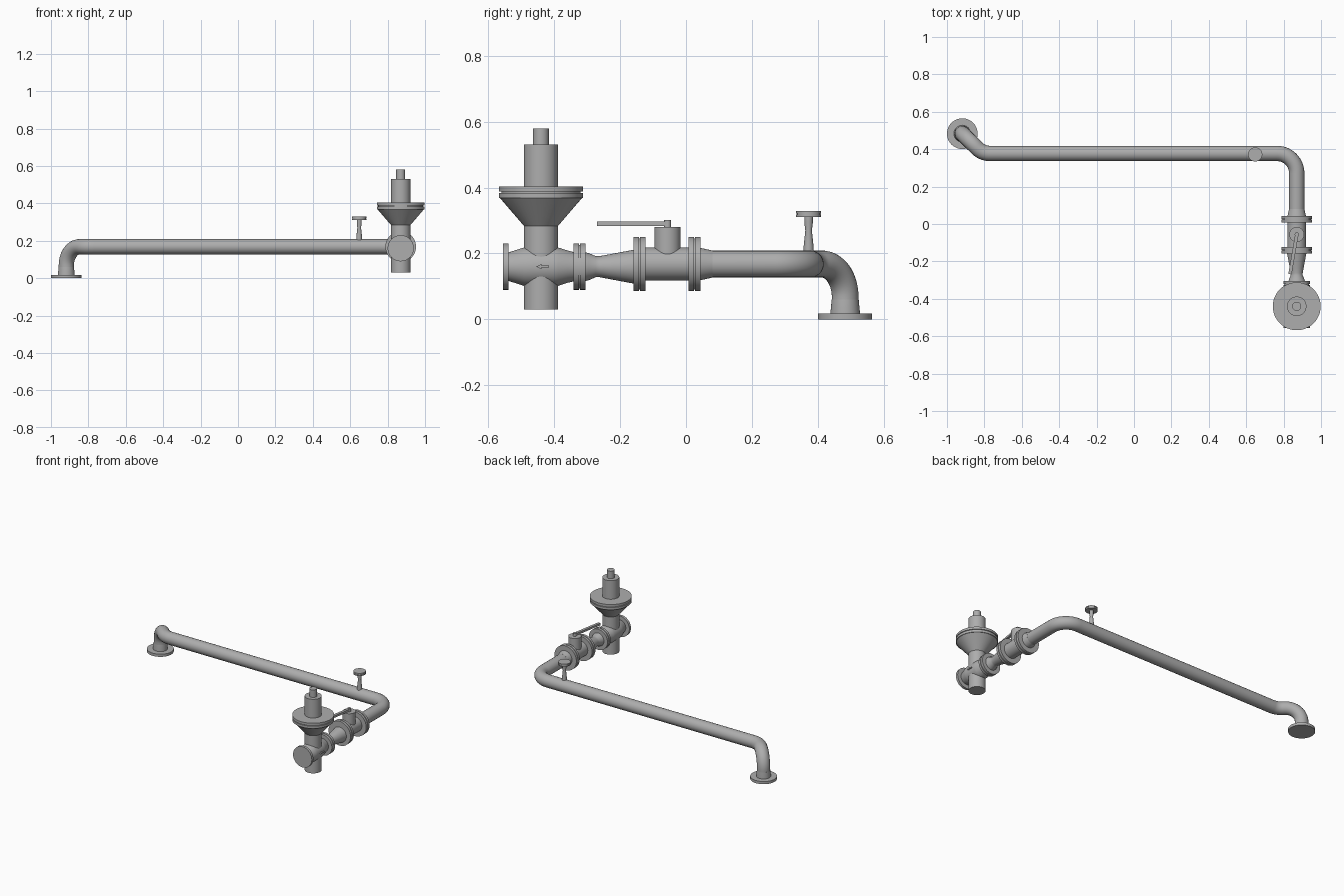
import bpy, bmesh, math
from mathutils import Vector, Matrix

cube = bpy.data.objects.get("Cube")
if cube:
    bpy.data.objects.remove(cube, do_unlink=True)

metal = bpy.data.materials.new("grey metal")
metal.use_nodes = True
GREY = (0.42, 0.42, 0.42, 1)
metal.diffuse_color = GREY
metal.node_tree.nodes["Principled BSDF"].inputs["Base Color"].default_value = GREY


def finish(obj):
    obj.data.materials.clear()
    obj.data.materials.append(metal)
    bpy.ops.object.select_all(action='DESELECT')
    obj.select_set(True)
    bpy.context.view_layer.objects.active = obj
    bpy.ops.object.shade_smooth_by_angle(angle=math.radians(35))
    return obj


def add_mesh(name, bm):
    bmesh.ops.recalc_face_normals(bm, faces=bm.faces)
    mesh = bpy.data.meshes.new(name)
    bm.to_mesh(mesh)
    bm.free()
    obj = bpy.data.objects.new(name, mesh)
    bpy.context.collection.objects.link(obj)
    return finish(obj)


def lathe(name, profile, origin, axis='Z', sides=48):
    """Closed solid turned from (radius, distance) pairs along +z or +y."""
    bm = bmesh.new()
    rings = []
    for r, h in profile:
        ring = []
        for i in range(sides):
            a = math.tau * i / sides
            u, v = r * math.cos(a), r * math.sin(a)
            p = Vector((u, v, h)) if axis == 'Z' else Vector((u, h, v))
            ring.append(bm.verts.new(p + Vector(origin)))
        rings.append(ring)
    for a, b in zip(rings, rings[1:]):
        for i in range(sides):
            j = (i + 1) % sides
            bm.faces.new((a[i], a[j], b[j], b[i]))
    bm.faces.new(rings[0])
    bm.faces.new(rings[-1])
    return add_mesh(name, bm)


def disc(name, radius, start, end, origin, axis='Z'):
    return lathe(name, [(radius, start), (radius, end)], origin, axis)


def flange_pair(name, radius, start, end, origin, axis='Z', gap=0.004):
    """Two bolted discs with a slightly recessed gasket between them."""
    mid = (start + end) / 2
    disc(name + "_first", radius, start, mid - gap / 2, origin, axis)
    disc(name + "_second", radius, mid + gap / 2, end, origin, axis)
    disc(name + "_gasket", radius * 0.94, mid - gap, mid + gap, origin, axis)


def rounded_path(points, radii, steps=14):
    """Replace each inner corner by a circular arc."""
    pts = [Vector(p) for p in points]
    out = [pts[0]]
    for prev, corner, nxt, r in zip(pts, pts[1:], pts[2:], radii):
        d1, d2 = (prev - corner).normalized(), (nxt - corner).normalized()
        half = d1.angle(d2) / 2
        centre = corner + (d1 + d2).normalized() * (r / math.sin(half))
        start = corner + d1 * (r / math.tan(half)) - centre
        sweep = math.pi - 2 * half
        turn = d2.cross(d1).normalized()
        for i in range(steps + 1):
            out.append(centre + Matrix.Rotation(-sweep * i / steps, 3, turn) @ start
                       if (Matrix.Rotation(-sweep, 3, turn) @ start + centre - corner).cross(d2).length < 1e-4
                       else centre + Matrix.Rotation(sweep * i / steps, 3, turn) @ start)
    return out + [pts[-1]]


def pipe(name, path, radius):
    curve = bpy.data.curves.new(name, 'CURVE')
    curve.dimensions = '3D'
    curve.bevel_depth = radius
    curve.bevel_resolution = 8
    curve.use_fill_caps = True
    spline = curve.splines.new('POLY')
    spline.points.add(len(path) - 1)
    for point, co in zip(spline.points, path):
        point.co = (*co, 1)
    obj = bpy.data.objects.new(name, curve)
    bpy.context.collection.objects.link(obj)
    bpy.ops.object.select_all(action='DESELECT')
    obj.select_set(True)
    bpy.context.view_layer.objects.active = obj
    bpy.ops.object.convert(target='MESH')
    return finish(bpy.context.view_layer.objects.active)


X = 0.87           # valve line
Z = 0.168          # pipe height
FOOT = (-0.918, 0.483)
REG = (X, -0.44, 0)

# Main pipe with three bends
pipe("main_pipe", rounded_path(
    [(X, 0.06, Z), (X, 0.377, Z), (-0.81, 0.377, Z), (*FOOT, Z), (*FOOT, 0.03)],
    [0.105, 0.1, 0.1]), 0.041)
lathe("foot_collar", [(0.041, 0.06), (0.045, 0.018), (0.045, 0.01)], (*FOOT, 0))
disc("foot_flange", 0.082, 0, 0.018, (*FOOT, 0))

# Gauge standing on the pipe
GAUGE = (0.648, 0.372, 0)
lathe("gauge_post", [(0.015, 0.19), (0.015, 0.222), (0.010, 0.27),
                     (0.013, 0.295), (0.013, 0.313)], GAUGE)
flange_pair("gauge_head", 0.038, 0.311, 0.329, GAUGE, gap=0.003)

# Ball valve
LINE = (X, 0, Z)
lathe("pipe_reducer", [(0.05, 0.04), (0.041, 0.08)], LINE, 'Y')
flange_pair("valve_rear_flange", 0.082, 0.008, 0.044, LINE, 'Y')
disc("valve_body", 0.05, -0.13, 0.015, LINE, 'Y')
flange_pair("valve_front_flange", 0.082, -0.159, -0.123, LINE, 'Y')
STEM = (X, -0.056, 0)
disc("valve_bonnet", 0.04, Z, 0.28, STEM)
disc("handle_pivot", 0.011, 0.275, 0.301, STEM)

# Lever handle, turned slightly off the pipe line
bm = bmesh.new()
tip = Vector((0.834, -0.268, 0.29))
root = Vector((X, -0.06, 0.29))
direction = tip - root
bmesh.ops.create_cube(bm, size=1, matrix=Matrix.Translation((tip + root) / 2)
                      @ direction.to_track_quat('Y', 'Z').to_matrix().to_4x4()
                      @ Matrix.Diagonal((0.018, direction.length, 0.014, 1)))
add_mesh("lever_handle", bm)

# Waisted neck between the valve and the regulator
LOW = (X, 0, 0.16)
lathe("neck", [(0.045, -0.31), (0.041, -0.295), (0.032, -0.274), (0.032, -0.262),
               (0.037, -0.235), (0.052, -0.155)], LOW, 'Y')

# Regulator: horizontal body
flange_pair("regulator_rear_flange", 0.07, -0.341, -0.305, LOW, 'Y')
lathe("regulator_body", [(0.043, -0.54), (0.049, -0.52), (0.058, -0.492), (0.06, -0.48),
                         (0.06, -0.40), (0.058, -0.388), (0.049, -0.36), (0.043, -0.335)], LOW, 'Y')
disc("regulator_front_flange", 0.07, -0.555, -0.538, LOW, 'Y')

# Regulator: vertical stack
disc("regulator_column", 0.052, 0.03, 0.29, REG)
lathe("diaphragm_cone", [(0.052, 0.284), (0.126, 0.37)], REG)
flange_pair("diaphragm_flange", 0.128, 0.368, 0.404, REG)
disc("spring_housing", 0.052, 0.40, 0.53, REG)
disc("adjusting_cap", 0.024, 0.525, 0.58, REG)

# Flow arrow plate on the side of the body
bm = bmesh.new()
outline = [(-0.455, 0), (-0.438, 0.008), (-0.438, 0.003), (-0.415, 0.003),
           (-0.415, -0.003), (-0.438, -0.003), (-0.438, -0.008)]
face = bm.faces.new([bm.verts.new((X + 0.058, y, LOW[2] + z)) for y, z in outline])
side = bmesh.ops.extrude_face_region(bm, geom=[face])
bmesh.ops.translate(bm, vec=(0.008, 0, 0),
                    verts=[v for v in side["geom"] if isinstance(v, bmesh.types.BMVert)])
add_mesh("flow_arrow", bm)
